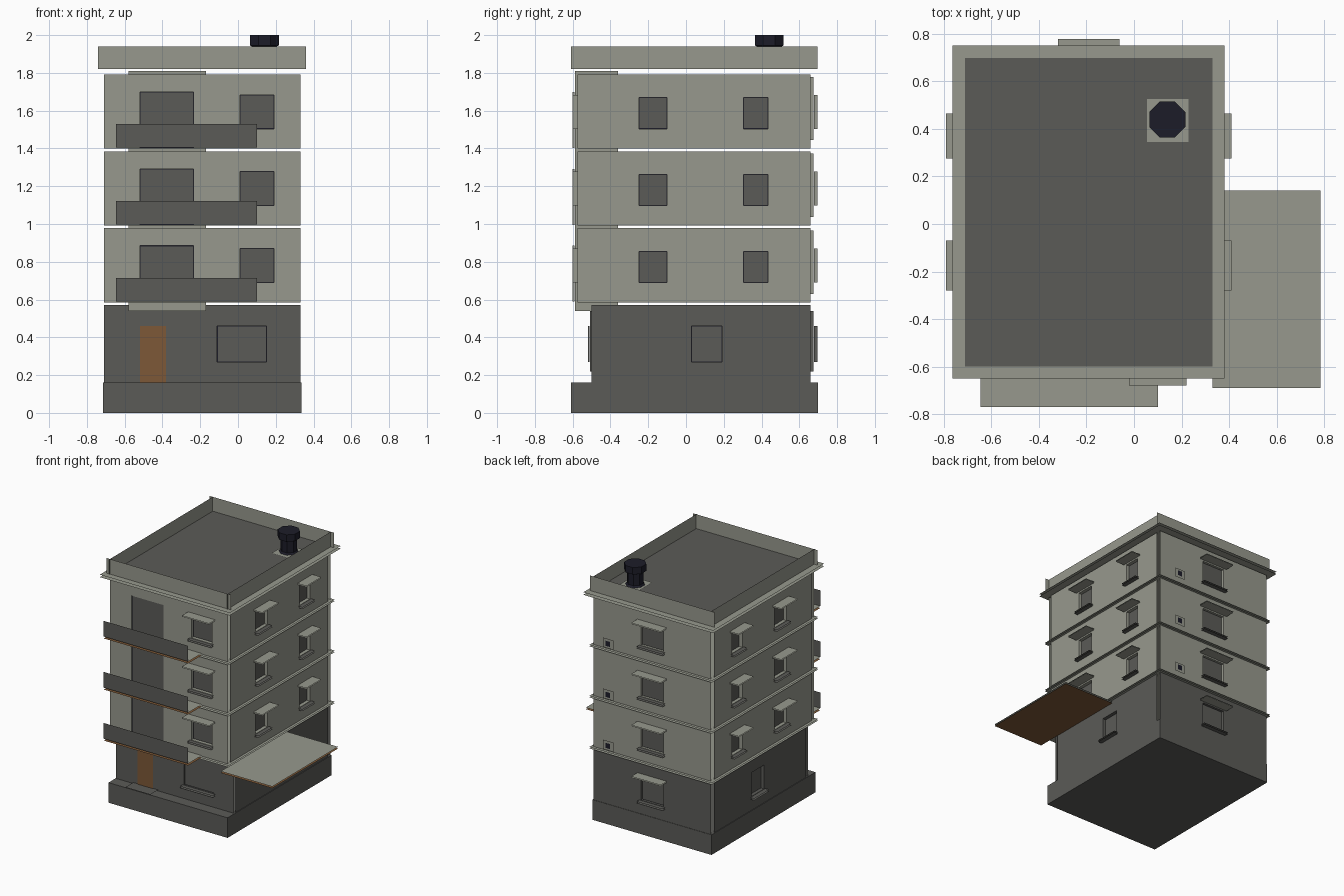
import bpy, bmesh, math

if "Cube" in bpy.data.objects:
    bpy.data.objects.remove(bpy.data.objects["Cube"])


def material(name, r, g, b):
    m = bpy.data.materials.new(name)
    m.use_nodes = True
    m.diffuse_color = (r, g, b, 1)
    m.node_tree.nodes["Principled BSDF"].inputs["Base Color"].default_value = (r, g, b, 1)
    return m


PLASTER = material("pale plaster", .31, .318, .268)
STONE = material("dark stone", .104, .104, .096)
WOOD = material("brown wood", .205, .098, .038)
METAL = material("blue black metal", .012, .012, .022)


def finish(name, bm, *mats):
    mesh = bpy.data.meshes.new(name)
    bm.to_mesh(mesh)
    bm.free()
    for mat in mats:
        mesh.materials.append(mat)
    ob = bpy.data.objects.new(name, mesh)
    bpy.context.collection.objects.link(ob)


def box(name, mat, x0, x1, y0, y1, z0, z1):
    bm = bmesh.new()
    for v in bmesh.ops.create_cube(bm, size=1)["verts"]:
        v.co.x = x1 if v.co.x > 0 else x0
        v.co.y = y1 if v.co.y > 0 else y0
        v.co.z = z1 if v.co.z > 0 else z0
    finish(name, bm, mat)


def sheet(name, mat, x0, x1, y0, y1, z):
    bm = bmesh.new()
    bm.faces.new([bm.verts.new(p) for p in
                  ((x0, y0, z), (x1, y0, z), (x1, y1, z), (x0, y1, z))])
    finish(name, bm, mat)


# Wall planes: axis, position, outward sign
SIDES = {"front": ("y", -.60, -1), "back": ("y", .697, 1), "right": ("x", .33, 1),
         "left": ("x", -.71, -1), "shop": ("y", -.52, -1)}
X0, X1 = -.71, .33


def panel(name, side, mat, u0, u1, z0, z1, holes=(), d=0.0):
    """Upright sheet on a side, offset outward by d; holes are (u0, u1, z0, z1, depth)."""
    axis, pos, sign = SIDES[side]
    bm = bmesh.new()

    def quad(points, index=0):
        verts = []
        for u, out, z in points:
            w = pos + sign * (d + out)
            verts.append(bm.verts.new((w, u, z) if axis == "x" else (u, w, z)))
        if (axis == "x") == (sign < 0):
            verts.reverse()
        bm.faces.new(verts).material_index = index

    def upright(a, b, c, e, out, index=0):
        quad(((a, out, c), (b, out, c), (b, out, e), (a, out, e)), index)

    us = sorted({u0, u1, *(u for h in holes for u in h[:2])})
    zs = sorted({z0, z1, *(z for h in holes for z in h[2:4])})
    for a, b in zip(us, us[1:]):
        for c, e in zip(zs, zs[1:]):
            u, z = (a + b) / 2, (c + e) / 2
            if not any(h[0] < u < h[1] and h[2] < z < h[3] for h in holes):
                upright(a, b, c, e, 0)
    # Reveals, dark frame and pane in each opening
    for a, b, c, e, depth in holes:
        corners = ((a, c), (b, c), (b, e), (a, e))
        for (p, q), (r, s) in zip(corners, corners[1:] + corners[:1]):
            quad(((p, 0, q), (r, 0, s), (r, -depth, s), (p, -depth, q)))
        t = .003
        upright(a, b, c, e, -depth, 1)
        upright(a + t, b - t, c + t, e - t, t - depth, 2)
    finish(name, bm, mat, METAL, STONE)


def ledge(name, side, mat, u0, u1, reach, z):
    axis, pos, sign = SIDES[side]
    a, b = sorted((pos, pos + sign * reach))
    sheet(name, mat, *((a, b, u0, u1) if axis == "x" else (u0, u1, a, b)), z)


def window(side, u0, u1, z0, z1, depth=.028, canopy=True):
    """Adds sill and canopy, and returns the opening for the wall."""
    for dz in (.003, .016):
        ledge(side + "_window_sill", side, STONE, u0 - .015, u1 + .015, .035, z0 - dz)
    if canopy:
        for dz in (.012, .02):
            ledge(side + "_window_canopy", side, PLASTER, u0 - .03, u1 + .03, .08, z1 + dz)
    return (u0, u1, z0, z1, depth)


# Plinth and ground floor
box("plinth", STONE, -.715, .335, -.61, .70, 0, .16)
panel("ground_front_wall", "shop", STONE, X0, X1, .16, .57,
      [window("shop", -.11, .15, .27, .46, .01, False)])
panel("ground_back_wall", "back", STONE, X0, X1, .16, .57,
      [window("back", -.29, -.09, .27, .46, .02)])
for side in ("left", "right"):
    panel("ground_side_wall", side, STONE, -.50, .66, .16, .57,
          [window(side, .03, .19, .27, .46, canopy=False)])
panel("entrance_door", "shop", WOOD, -.52, -.38, .16, .46, d=.005)
sheet("door_step", STONE, -.56, -.34, -.62, -.52, .168)
box("shop_window_backing", STONE, -.16, .20, -.508, -.49, .22, .54)
box("ground_window_backing", STONE, -.32, -.06, .655, .674, .22, .54)

# Bay behind the balcony doors
box("balcony_bay", PLASTER, -.58, -.17, -.588, -.36, .54, 1.81)

# Three upper storeys
for i in range(3):
    f = .585 + .407 * i
    top = f + .393
    panel("upper_front_wall", "front", PLASTER, X0, X1, f, top,
          [window("front", .01, .19, f + .105, f + .285),
           (-.52, -.235, f + .004, f + .30, .01)])
    panel("upper_back_wall", "back", PLASTER, X0, X1, f, top,
          [window("back", -.29, -.09, f + .105, f + .285, .02)])
    box("back_window_backing", PLASTER, -.32, -.06, .655, .674, f + .045, f + .38)
    for side in ("left", "right"):
        panel("upper_side_wall", side, PLASTER, -.575, .66, f, top,
              [window(side, -.25, -.10, f + .105, f + .27),
               window(side, .305, .435, f + .105, f + .27)])

    # Balcony
    sheet("balcony_floor", PLASTER, -.645, .10, -.77, -.60, f + .005)
    sheet("balcony_underside", WOOD, -.645, .10, -.77, -.60, f - .01)
    panel("balcony_rail", "front", STONE, -.645, .10, f + .005, f + .13, d=.17)

    # Back wall vent
    panel("vent_plate", "back", PLASTER, .125, .215, f + .025, f + .10, d=.04)
    panel("vent_fan", "back", METAL, .15, .19, f + .042, f + .083, d=.044)

    # Storey ledges
    for z in (f - .014, f - .002):
        sheet("storey_ledge", PLASTER, X0 - .02, X1 + .02, -.622, .718, z)

# Side awning
sheet("awning_top", PLASTER, X1, .785, -.69, .14, .56)
sheet("awning_underside", WOOD, X1, .785, -.69, .14, .547)

# Roof, cornice and crossing parapet walls
for z in (1.80, 1.82):
    sheet("cornice", PLASTER, -.764, .381, -.65, .75, z)
sheet("roof", STONE, X0, X1, -.60, .697, 1.826)
for side in ("left", "right"):
    panel("side_parapet", side, PLASTER, -.608, .695, 1.82, 1.94)
for side in ("front", "back"):
    panel("end_parapet", side, PLASTER, -.74, .36, 1.82, 1.94)

# Flue with wide cap, on a pale pad
sheet("flue_pad", PLASTER, .055, .23, .345, .525, 1.831)
profile = ((.072, 1.832), (.06, 1.845), (.06, 1.935), (.082, 1.945), (.082, 2.0))
bm = bmesh.new()
rings = []
for r, z in profile:
    angles = [math.tau * (k + .5) / 8 for k in range(8)]
    rings.append([bm.verts.new((.14 + r * math.cos(a), .44 + r * math.sin(a), z))
                  for a in angles])
for low, high in zip(rings, rings[1:]):
    for k in range(8):
        n = (k + 1) % 8
        bm.faces.new((low[k], low[n], high[n], high[k]))
bm.faces.new(rings[-1])
bm.faces.new(rings[0][::-1])
finish("flue", bm, METAL)
